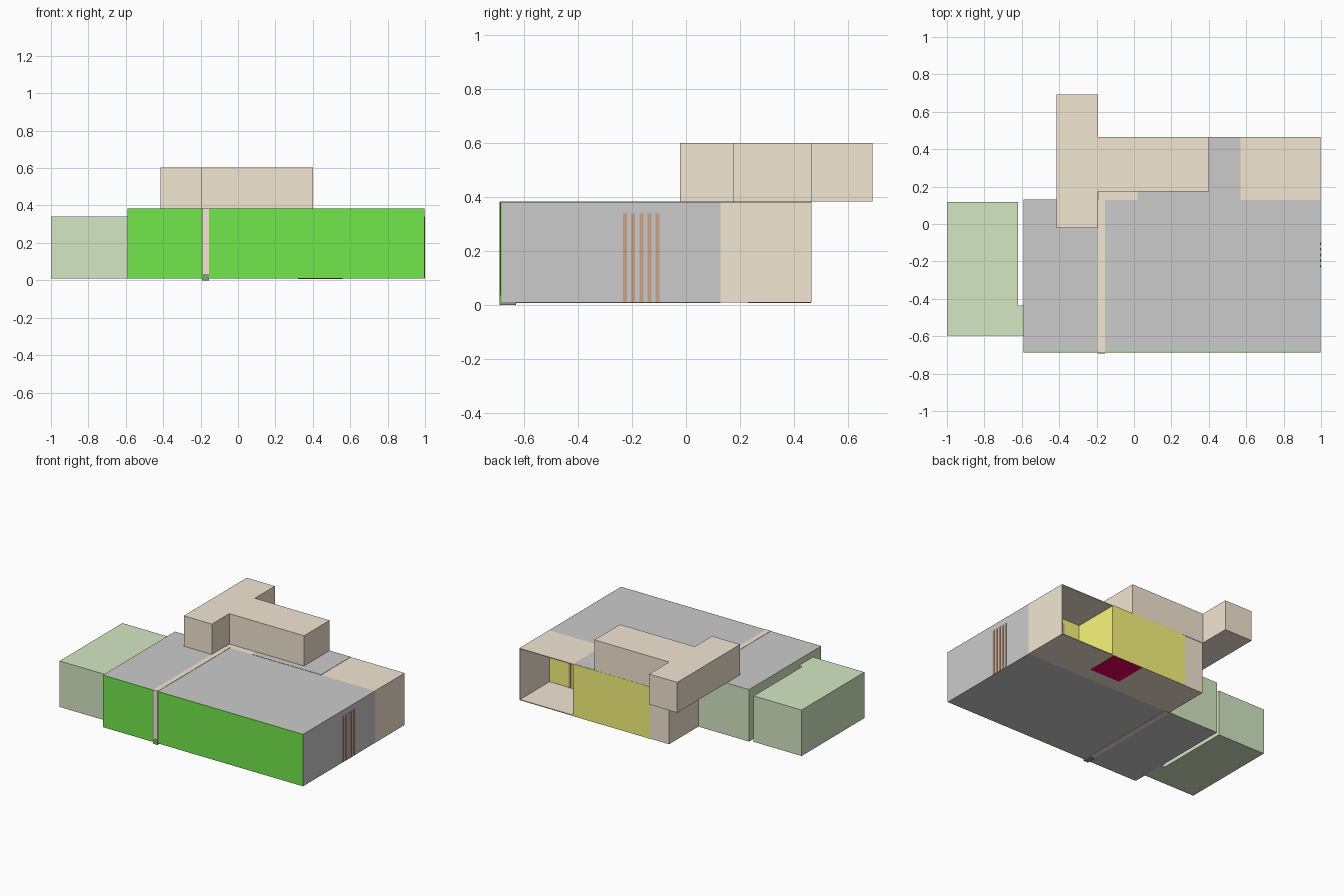
import bpy, bmesh

if "Cube" in bpy.data.objects:
    bpy.data.objects.remove(bpy.data.objects["Cube"])

def material(name, r, g, b):
    m = bpy.data.materials.new(name)
    m.diffuse_color = (r, g, b, 1)
    m.use_nodes = True
    m.node_tree.nodes["Principled BSDF"].inputs["Base Color"].default_value = m.diffuse_color
    return m

TAN = material("tan", .90, .80, .65)
GREEN = material("bright_green", .17, .80, .07)
SAGE = material("sage", .66, .80, .55)
YELLOW = material("yellow", .95, .92, .20)
BROWN = material("brown", .60, .36, .23)
RED = material("dark_red", .80, .0, .12)
DARK = material("dark_green", .20, .38, .18)

def prism(name, outline, z0, z1, mat=None):
    """Extrude a counter-clockwise plan outline from z0 to z1."""
    bm = bmesh.new()
    low = [bm.verts.new((x, y, z0)) for x, y in outline]
    high = [bm.verts.new((x, y, z1)) for x, y in outline]
    n = len(outline)
    bm.faces.new(low[::-1])
    bm.faces.new(high)
    for i in range(n):
        j = (i + 1) % n
        bm.faces.new((low[i], low[j], high[j], high[i]))
    me = bpy.data.meshes.new(name)
    bm.to_mesh(me)
    bm.free()
    ob = bpy.data.objects.new(name, me)
    bpy.context.collection.objects.link(ob)
    if mat:
        me.materials.append(mat)
    return ob

def box(name, x0, x1, y0, y1, z0, z1, mat=None):
    return prism(name, [(x0, y0), (x1, y0), (x1, y1), (x0, y1)], z0, z1, mat)

B, T = .01, .383   # floor and roof levels of the ground storey

# Main hall with coloured outer walls
box("main_hall", -.588, .998, -.683, .128, B, T)
box("front_wall", -.59, .998, -.688, -.683, B, T, GREEN)
box("left_wall", -.592, -.588, -.683, .13, B, T, SAGE)
box("rear_left_wall", -.588, -.19, .128, .131, B, T, SAGE)

# Partition wall showing through roof, front and floor
box("partition_wall", -.192, -.155, -.689, .128, B - .002, T + .002, TAN)
box("front_seam", -.195, -.187, -.691, -.689, B, T, DARK)
box("front_foot", -.192, -.155, -.692, -.63, 0, .035, DARK)

# Rear rooms
box("rear_room", -.19, .57, .128, .463, B, T, TAN)
box("rear_room_roof", .02, .57, .128, .465, T, T + .002)
box("rear_room_back_wall", -.04, .57, .463, .466, B, T, YELLOW)
box("rear_room_side_wall", .57, .573, .128, .466, B, T, YELLOW)
box("red_floor", .32, .56, .23, .463, B - .002, B, RED)

# Open porch at the rear right corner
box("porch_floor", .573, .998, .128, .465, B, B + .006, TAN)
box("porch_roof", .573, .998, .128, .465, T - .006, T, TAN)
box("porch_side_wall", .992, .998, .128, .465, B + .006, T - .006, TAN)
box("porch_back_wall", .573, .992, .128, .131, B + .006, T - .006, YELLOW)

# Slatted gates on the right side and inside the porch
for i in range(5):
    y = -.226 + .0302 * i
    box(f"side_gate_bar_{i}", .99, 1.0, y - .0075, y + .0075, B, .34, BROWN)
    x = .71 + .0302 * i
    box(f"porch_gate_bar_{i}", x - .0075, x + .0075, .131, .136, B + .006, .34, BROWN)

# Upper storey, overhanging at the back
prism("upper_storey", [(-.415, -.022), (-.192, -.022), (-.192, .175), (.402, .175),
                       (.402, .465), (-.192, .465), (-.192, .692), (-.415, .692)],
      T + .001, .602, TAN)

# Side annex with a link to the main hall
prism("left_annex", [(-1, -.595), (-.592, -.595), (-.592, -.435), (-.62, -.435),
                     (-.62, .117), (-1, .117)], B, .34, SAGE)
